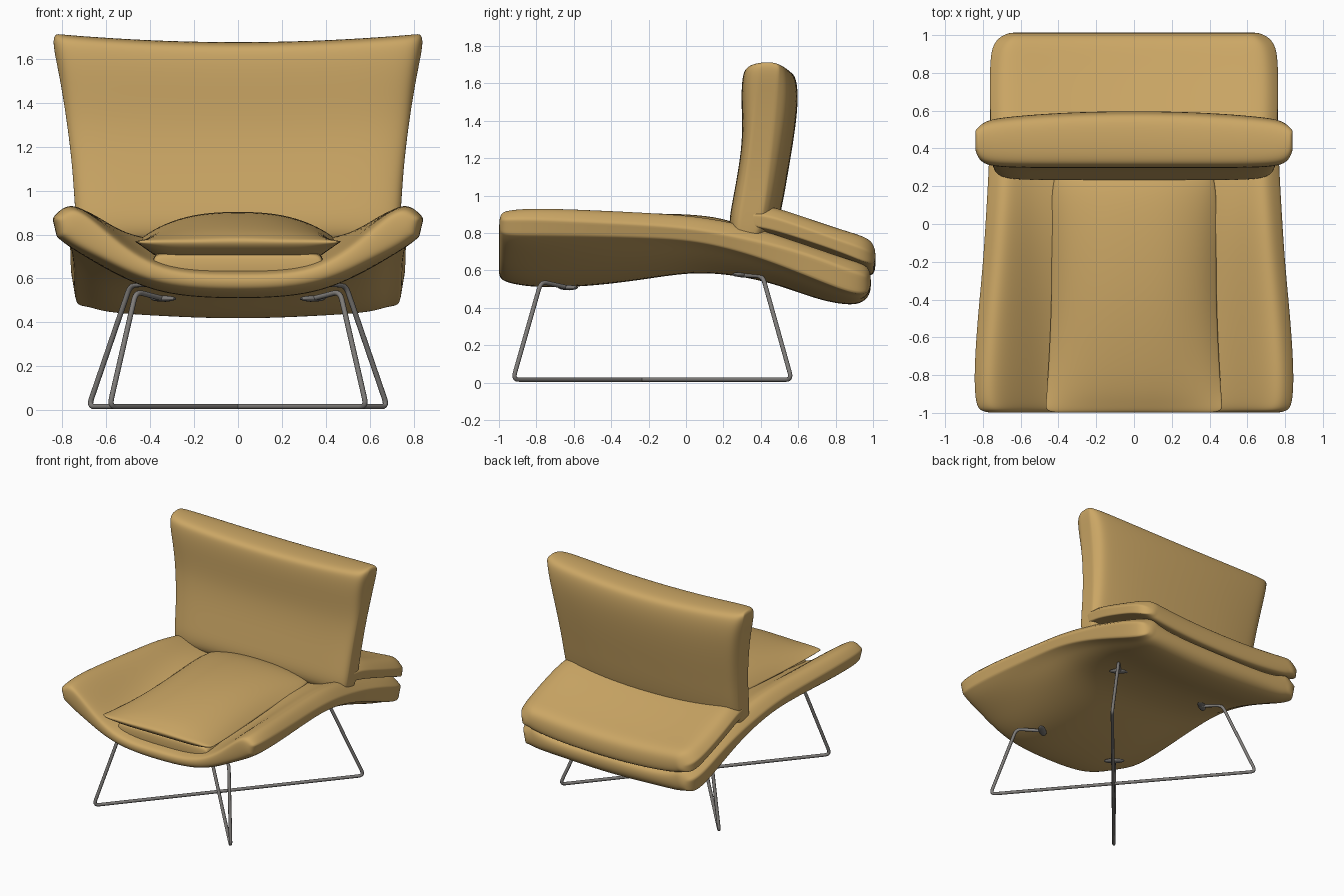
import bpy, bmesh
from mathutils import Vector

if "Cube" in bpy.data.objects:
    bpy.data.objects.remove(bpy.data.objects["Cube"])

def material(name, rgb):
    m = bpy.data.materials.new(name)
    m.diffuse_color = (*rgb, 1)
    m.use_nodes = True
    m.node_tree.nodes["Principled BSDF"].inputs["Base Color"].default_value = m.diffuse_color
    return m

TAN = material("tan upholstery", (0.60, 0.385, 0.13))
STEEL = material("grey steel", (0.21, 0.20, 0.19))

def loft(name, sections, mat, seams=(), level=3):
    """Each section is (upper half points, lower half points), centre outwards, mirrored in x."""
    bm = bmesh.new()
    crease = bm.edges.layers.float.new("crease_edge")
    rings = []
    for up, low in sections:
        full = lambda h: [(-x, y, z) for x, y, z in reversed(h[1:])] + list(h)
        rings.append([bm.verts.new(p) for p in full(up) + full(low)[::-1]])
    n = len(rings[0])
    for a, b in zip(rings, rings[1:]):
        for i in range(n):
            j = (i + 1) % n
            bm.faces.new((a[i], a[j], b[j], b[i]))
    for r in (rings[0], rings[-1]):
        for i in range(n // 2 - 1):
            bm.faces.new((r[i], r[i + 1], r[n - 2 - i], r[n - 1 - i]))
    # stitched seams: creased rows of the loft, running on across both ends
    for s in seams:
        for a, b in zip(rings, rings[1:]):
            for i in (s, n // 2 - 1 - s if s < n // 2 else n + n // 2 - 1 - s):
                e = bm.edges.get((a[i], b[i]))
                if e:
                    e[crease] = 0.7
    bmesh.ops.recalc_face_normals(bm, faces=bm.faces)
    me = bpy.data.meshes.new(name)
    bm.to_mesh(me)
    bm.free()
    me.materials.append(mat)
    for p in me.polygons:
        p.use_smooth = True
    ob = bpy.data.objects.new(name, me)
    bpy.context.collection.objects.link(ob)
    sub = ob.modifiers.new("smooth", 'SUBSURF')
    sub.levels = sub.render_levels = level
    return ob

# seat shell: y, half width, edge top, edge middle, edge low, centre top, centre bottom
shell = []
for y, w, ze, zm, zl, zc, zb in [
        (-1.00, .80, .92, .87, .81, .61, .56),
        (-.97, .84, .955, .875, .79, .63, .53),
        (-.80, .85, .97, .875, .79, .65, .50),
        (-.50, .83, .955, .86, .785, .69, .51),
        (-.20, .80, .935, .845, .775, .74, .55),
        (.05, .785, .915, .825, .76, .77, .59),
        (.30, .77, .865, .775, .70, .77, .565),
        (.50, .765, .80, .73, .63, .72, .515),
        (.70, .765, .73, .67, .55, .65, .44),
        (.85, .76, .68, .61, .49, .60, .41),
        (.94, .74, .65, .58, .47, .58, .415),
        (.99, .69, .62, .56, .49, .56, .47)]:
    k = min(1, max(0, (y + 1) / 1.2))
    xk = .36 + .08 * k
    g = .5 - .2 * k
    lerp = lambda a, b, t: a + (b - a) * t
    shell.append(([(0, y, zc), (xk, y, zc), (.6, y, lerp(zc, ze, .6)), (w - .08, y, ze), (w, y, zm)],
                  [(0, y, zb), (.36, y, zb + .015), (.6, y, lerp(zb, zl, g) + .01),
                   (w - .08, y, lerp(zb, zl, .82)), (w - .02, y, zl)]))
loft("seat_shell", shell, TAN, seams=(0, 9))

# loose seat cushion: y, half width, edge z, crown z, underside z
cushion = []
for y, w, ze, zc, zb in [
        (-1.00, .47, .77, .785, .755), (-.96, .47, .77, .80, .72), (-.85, .46, .76, .84, .68),
        (-.50, .44, .755, .895, .66), (-.10, .435, .78, .915, .70), (.32, .45, .79, .88, .72)]:
    cushion.append(([(0, y, zc), (.2, y, zc - .01), (w * .82, y, (zc + ze) / 2), (w, y, ze)],
                    [(0, y, zb), (.2, y, zb), (.34, y, zb), (w - .02, y, ze - .015)]))
loft("seat_cushion", cushion, TAN, seams=(0,))

# base block under the cushion, set back from its front tip
loft("cushion_base", [([(0, y, z), (.30, y, z), (.40, y, z)], [(0, y, .6), (.30, y, .6), (.38, y, .6)])
                      for y, z in ((-.93, .71), (-.9, .72), (-.5, .73), (0, .74))], TAN)

# backrest: z, half width, front y, seam front y, seam rear y, rear y
back = []
for z, w, yf, y1, y2, yb in [
        (.74, .73, .21, .26, .38, .47),
        (.95, .745, .245, .30, .42, .52),
        (1.10, .755, .275, .325, .44, .545),
        (1.30, .78, .305, .35, .465, .58),
        (1.50, .815, .295, .375, .485, .605),
        (1.63, .845, .30, .39, .495, .595),
        (1.675, .835, .33, .40, .50, .555)]:
    bow = lambda x: z + .04 * (x / w) ** 2 * (z - .74) / .9
    pts = lambda rows: [(x, y, bow(x)) for x, y in rows]
    back.append((pts([(0, yf), (.4, yf), (w - .12, yf), (w - .02, yf + .02), (w, y1)]),
                 pts([(0, yb), (.4, yb - .01), (w - .12, yb - .035), (w - .03, yb - .055), (w, y2)])))
loft("backrest", back, TAN, seams=(0, 9))

# rear flap cushion: y, half width, edge top, edge seam, edge low
flap = []
for y, w, zt, zm, zl in [
        (.30, .74, .95, .90, .83), (.42, .75, .96, .90, .82), (.60, .765, .90, .84, .765),
        (.85, .765, .815, .75, .68), (.96, .75, .785, .715, .63), (1.015, .68, .74, .68, .625)]:
    flap.append(([(0, y, zt - .04), (.35, y, zt - .03), (.6, y, zt - .005), (w - .06, y, zt), (w, y, zm)],
                 [(0, y, zl - .06), (.35, y, zl - .05), (.6, y, zl - .02), (w - .06, y, zl), (w - .01, y, zl + .01)]))
loft("rear_flap", flap, TAN, seams=(0, 9))

def rod(name, pts, radius, fillet=.04):
    """Bent steel rod through pts with rounded bends."""
    pts = [Vector(p) for p in pts]
    path = [pts[0]]
    for a, b, c in zip(pts, pts[1:], pts[2:]):
        p, q = b + (a - b).normalized() * fillet, b + (c - b).normalized() * fillet
        for i in range(6):
            t = i / 5
            path.append(p * (1 - t) ** 2 + b * 2 * t * (1 - t) + q * t * t)
    path.append(pts[-1])
    cu = bpy.data.curves.new(name, 'CURVE')
    cu.dimensions = '3D'
    cu.bevel_depth, cu.bevel_resolution, cu.use_fill_caps = radius, 3, True
    sp = cu.splines.new('POLY')
    sp.points.add(len(path) - 1)
    for s, p in zip(sp.points, path):
        s.co = (*p, 1)
    cu.materials.append(STEEL)
    bpy.context.collection.objects.link(bpy.data.objects.new(name, cu))

# crossed wire legs with flattened mounting tips
for side, s in (("left", -1), ("right", 1)):
    rod("leg_frame_" + side, [(s * .33, -.62, .505), (s * .465, -.775, .54), (s * .585, -.925, .016),
                              (-s * .68, .565, .016), (-s * .49, .41, .57), (-s * .38, .29, .575)], .012)
    for end, loc in (("front", (s * .34, -.63, .508)), ("rear", (-s * .39, .30, .578))):
        bpy.ops.mesh.primitive_uv_sphere_add(segments=16, ring_count=8, radius=1, location=loc,
                                             rotation=(0, 0, s * -.85))
        tip = bpy.context.object
        tip.name = f"{end}_mount_{side}"
        tip.scale = (.028, .075, .014)
        tip.data.materials.append(STEEL)
        bpy.ops.object.shade_smooth()
